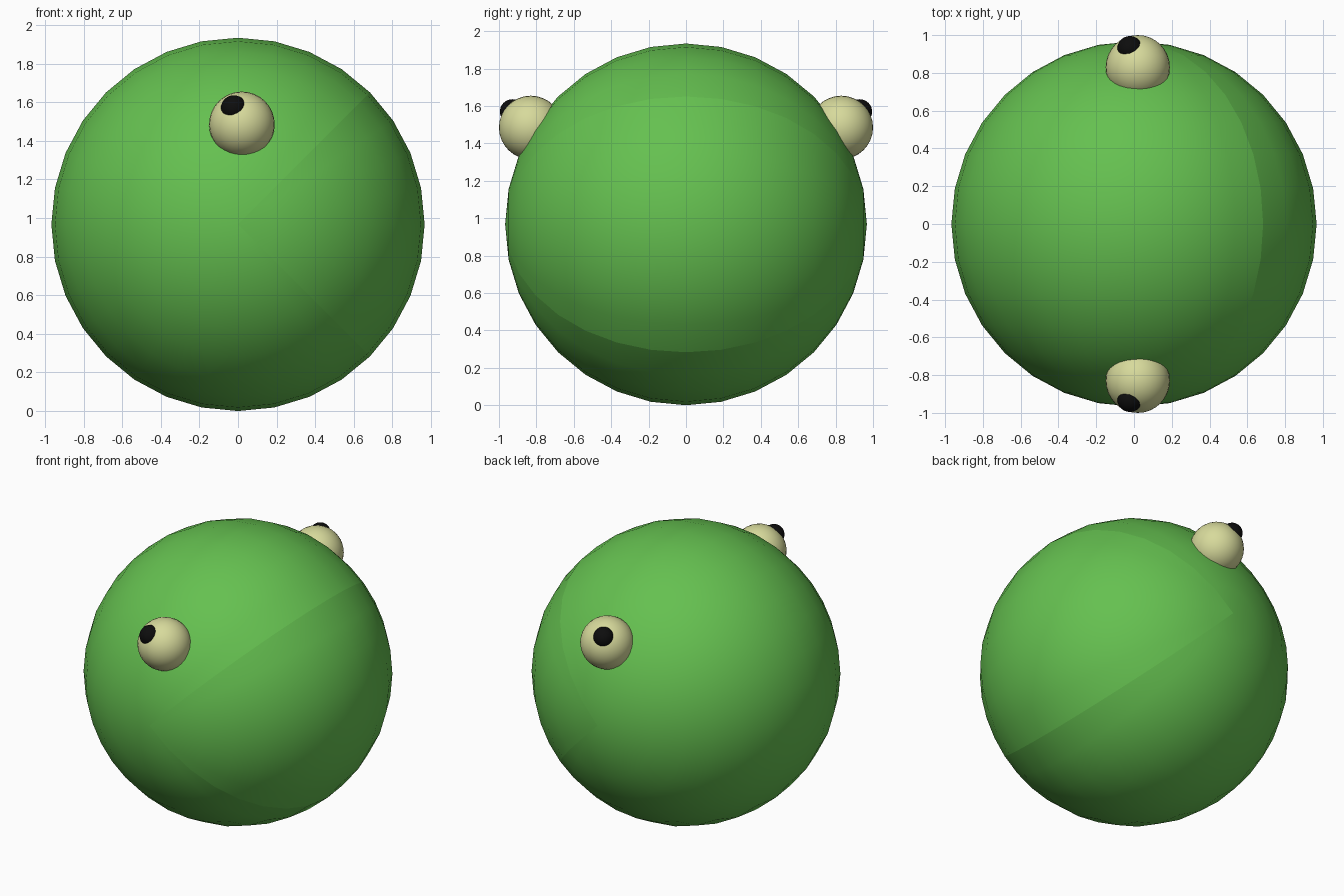
import bpy, bmesh
from mathutils import Matrix, Vector

if "Cube" in bpy.data.objects:
    bpy.data.objects.remove(bpy.data.objects["Cube"])

R = 0.967
CENTRE = Vector((0, 0, R))


def material(name, rgb):
    m = bpy.data.materials.new(name)
    m.diffuse_color = (*rgb, 1)
    m.use_nodes = True
    m.node_tree.nodes["Principled BSDF"].inputs["Base Color"].default_value = m.diffuse_color
    return m


green = material("green", (0.13, 0.53, 0.08))
cream = material("cream", (0.68, 0.70, 0.33))
black = material("black", (0.004, 0.004, 0.004))


def finish(bm, name, mat, loc):
    bmesh.ops.recalc_face_normals(bm, faces=bm.faces)
    me = bpy.data.meshes.new(name)
    bm.to_mesh(me)
    bm.free()
    me.materials.append(mat)
    ob = bpy.data.objects.new(name, me)
    ob.location = loc
    bpy.context.collection.objects.link(ob)
    bpy.ops.object.select_all(action='DESELECT')
    ob.select_set(True)
    bpy.context.view_layer.objects.active = ob
    bpy.ops.object.shade_smooth_by_angle(angle=0.7)
    return ob


def sphere(r):
    # poles lie on the y axis
    bm = bmesh.new()
    bmesh.ops.create_uvsphere(bm, u_segments=32, v_segments=16, radius=r,
                              matrix=Matrix.Rotation(1.5707963, 4, 'X'))
    return bm


def ball_slice(name, in_mouth):
    # keep the quarter facing +x (mouth) or the other three quarters, then cap the two cuts
    bm = sphere(R)
    gone = []
    for f in bm.faces:
        c = f.calc_center_median()
        if (c.x > abs(c.z)) != in_mouth:
            gone.append(f)
    bmesh.ops.delete(bm, geom=gone, context='FACES')
    rim = {v for e in bm.edges if e.is_boundary for v in e.verts}
    for s in (1, -1):
        loop = sorted((v for v in rim if v.co.z * s > -1e-4), key=lambda v: v.co.y)
        bm.faces.new(loop)
    return finish(bm, name, green, CENTRE)


# round body and the closed mouth wedge
ball_slice("body", False)
ball_slice("mouth", True)

# eyes with bulging pupils, front and back
for side, label in ((-1, "front"), (1, "back")):
    finish(sphere(0.17), label + "_eye", cream, (0.02, 0.83 * side, 1.485))
    finish(sphere(0.066), label + "_pupil", black, (-0.022, 0.929 * side, 1.57))
